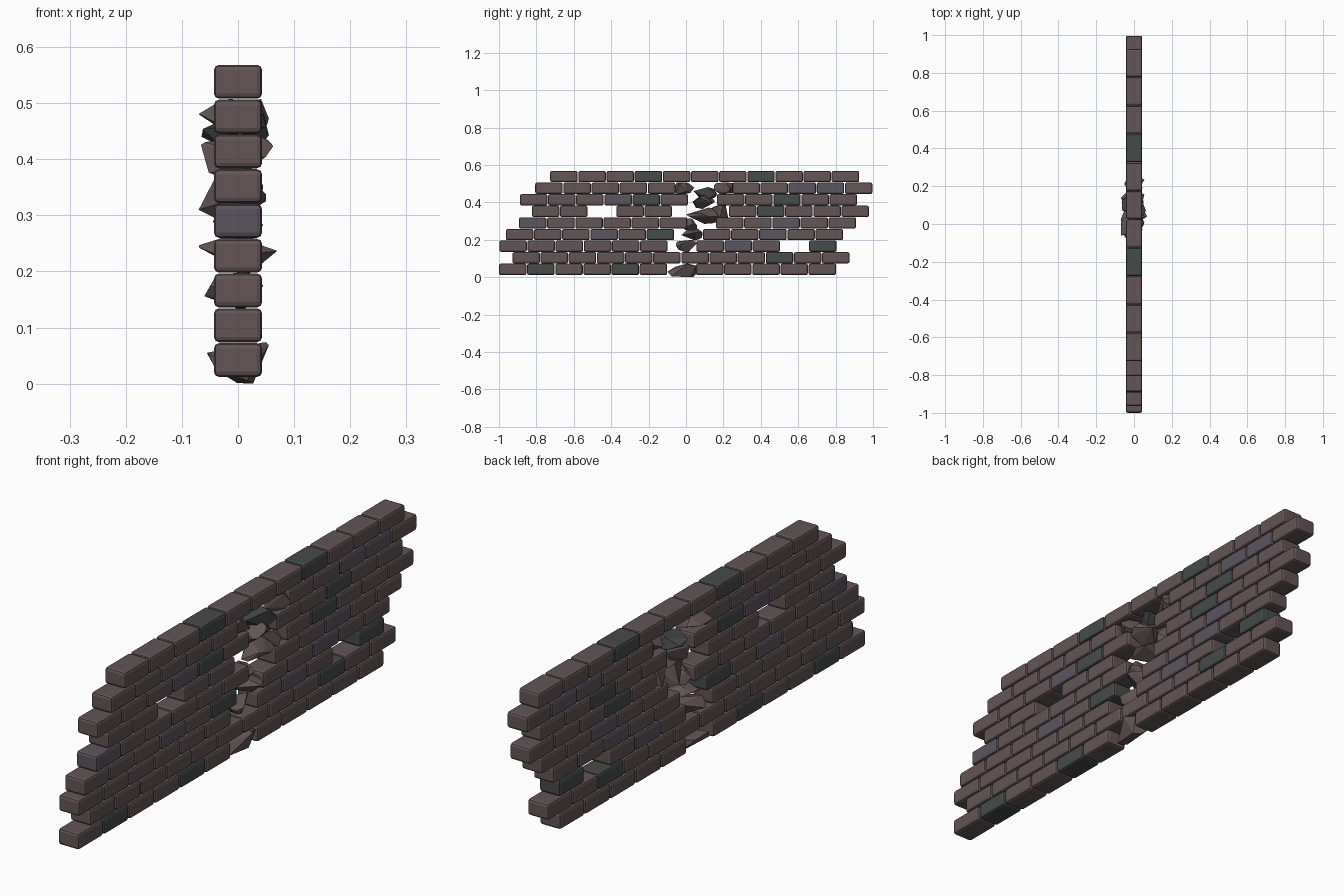
import bpy, bmesh, random
from mathutils import Vector

if "Cube" in bpy.data.objects:
    bpy.data.objects.remove(bpy.data.objects["Cube"])

random.seed(7)


def material(name, rgb):
    m = bpy.data.materials.new(name)
    m.diffuse_color = (*rgb, 1)
    m.use_nodes = True
    m.node_tree.nodes["Principled BSDF"].inputs["Base Color"].default_value = m.diffuse_color
    return m


BROWN = material("brown_brick", (0.125, 0.089, 0.092))
DARK = material("dark_brick", (0.061, 0.070, 0.067))
PLUM = material("plum_brick", (0.107, 0.089, 0.112))

PITCH, LENGTH, HEIGHT, DEPTH = 0.1505, 0.147, 0.0605, 0.086
COURSE = 0.062


def brick_mesh(mat):
    bm = bmesh.new()
    bmesh.ops.create_cube(bm, size=1)
    bmesh.ops.scale(bm, vec=(DEPTH, LENGTH, HEIGHT), verts=bm.verts)
    bmesh.ops.bevel(bm, geom=bm.edges[:], offset=0.0095, segments=2,
                    profile=0.5, affect='EDGES')
    me = bpy.data.meshes.new("brick")
    bm.to_mesh(me)
    bm.free()
    me.materials.append(mat)
    return me


def add(name, me, loc=(0, 0, 0)):
    ob = bpy.data.objects.new(name, me)
    ob.location = loc
    bpy.context.collection.objects.link(ob)
    return ob


def rubble(name, x, y, z, mat=BROWN):
    """Faceted stone: hull of random points fitted to the given ranges."""
    pts = [Vector([random.gauss(0, 1) for _ in range(3)]).normalized()
           for _ in range(13)]
    bm = bmesh.new()
    lo = [min(p[i] for p in pts) for i in range(3)]
    hi = [max(p[i] for p in pts) for i in range(3)]
    for p in pts:
        bm.verts.new([r[0] + (p[i] - lo[i]) / (hi[i] - lo[i]) * (r[1] - r[0])
                      for i, r in enumerate((x, y, z))])
    bmesh.ops.convex_hull(bm, input=bm.verts)
    bmesh.ops.recalc_face_normals(bm, faces=bm.faces)
    me = bpy.data.meshes.new(name)
    bm.to_mesh(me)
    bm.free()
    me.materials.append(mat)
    add(name, me)


# courses, bottom up: start y, then one letter per brick
# b brown, d dark, p plum, - missing
courses = [
    (-1.000, "bdbbdb-bbbbb"),
    (-0.928, "bbbbbbbbbdbb"),
    (-0.998, "bbbbbb-bpb-d"),
    (-0.963, "bbbpbd-bbpbb"),
    (-0.893, "pbbbbb-bbpbb"),
    (-0.824, "bb-bb--bdbbb"),
    (-0.888, "bbbpdb-bbdbb"),
    (-0.806, "bbbbb--bbppb"),
    (-0.726, "bbbdbbbdbbb"),
]
meshes = {"b": brick_mesh(BROWN), "d": brick_mesh(DARK), "p": brick_mesh(PLUM)}
for row, (start, pattern) in enumerate(courses):
    for col, kind in enumerate(pattern):
        if kind != "-":
            add(f"brick_{row}_{col}", meshes[kind],
                (0, start + LENGTH / 2 + col * PITCH, 0.042 + row * COURSE))

# broken stones filling the crack
stones = [
    ((-0.055, 0.055), (-0.100, 0.065), (0.000, 0.074)),
    ((-0.060, 0.045), (-0.055, 0.060), (0.130, 0.200)),
    ((-0.070, 0.070), (-0.025, 0.088), (0.195, 0.265)),
    ((-0.045, 0.045), (-0.015, 0.060), (0.245, 0.315)),
    ((-0.070, 0.050), (0.000, 0.185), (0.285, 0.372)),
    ((-0.045, 0.045), (0.140, 0.225), (0.300, 0.395)),
    ((-0.066, 0.063), (0.035, 0.155), (0.365, 0.440)),
    ((-0.065, 0.055), (0.040, 0.165), (0.415, 0.482)),
    ((-0.070, 0.050), (-0.060, 0.045), (0.440, 0.507)),
    ((-0.052, 0.055), (0.150, 0.260), (0.445, 0.507)),
]
for i, s in enumerate(stones):
    rubble(f"rubble_{i}", *s, mat=DARK if i == 7 else BROWN)
